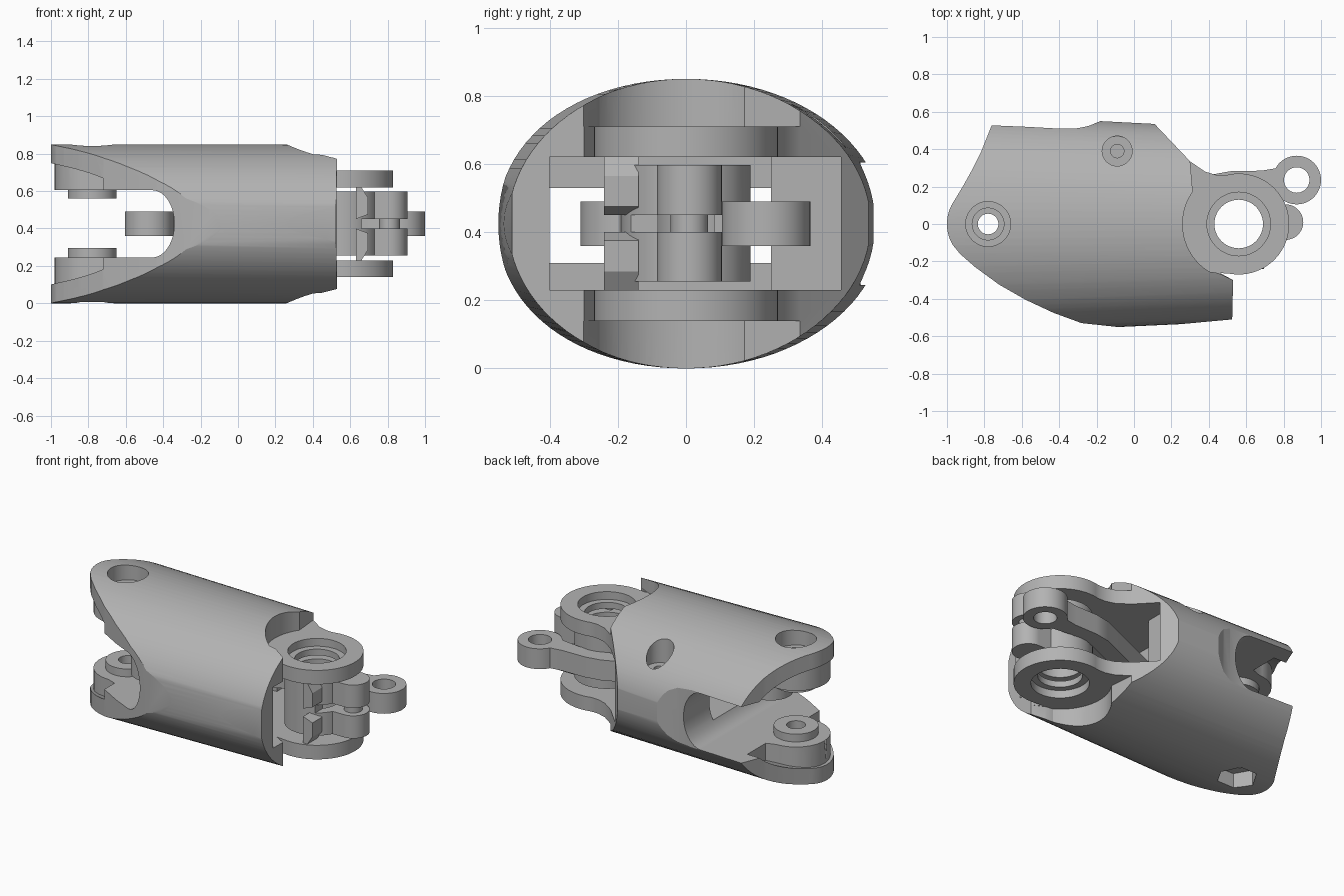
import bpy, bmesh, math
from math import pi, sin, cos
from mathutils import Matrix

if "Cube" in bpy.data.objects:
    bpy.data.objects.remove(bpy.data.objects["Cube"])

grey = bpy.data.materials.new("satin grey")
grey.use_nodes = True
colour = (0.45, 0.45, 0.45, 1)
grey.diffuse_color = colour
grey.node_tree.nodes["Principled BSDF"].inputs["Base Color"].default_value = colour

MID = 0.425            # height of the horizontal symmetry plane
KNUCKLE = (0.56, 0)    # clevis axis
FORK = (-0.78, 0)      # fork axis


def prism(name, pts, z0, z1):
    """Extrude a plan outline between two heights."""
    bm = bmesh.new()
    base = bm.faces.new([bm.verts.new((x, y, z0)) for x, y in pts])
    top = bmesh.ops.extrude_face_region(bm, geom=[base])["geom"]
    verts = [g for g in top if isinstance(g, bmesh.types.BMVert)]
    bmesh.ops.translate(bm, vec=(0, 0, z1 - z0), verts=verts)
    bmesh.ops.recalc_face_normals(bm, faces=bm.faces)
    me = bpy.data.meshes.new(name)
    bm.to_mesh(me)
    bm.free()
    me.materials.append(grey)
    ob = bpy.data.objects.new(name, me)
    bpy.context.collection.objects.link(ob)
    return ob


def arc(c, r, a0, a1, n=24):
    return [(c[0] + r * cos(math.radians(a0 + (a1 - a0) * i / n)),
             c[1] + r * sin(math.radians(a0 + (a1 - a0) * i / n))) for i in range(n + 1)]


def disc(name, c, r, z0, z1, n=48):
    return prism(name, arc(c, r, 0, 360, n)[:-1], z0, z1)


def box(name, x0, x1, y0, y1, z0, z1):
    return prism(name, [(x0, y0), (x1, y0), (x1, y1), (x0, y1)], z0, z1)


def turn(ob, axis):
    """Bake a quarter turn about the symmetry plane into the mesh."""
    ob.data.transform(Matrix.Translation((0, 0, MID)) @ Matrix.Rotation(pi / 2, 4, axis))
    return ob


def oval_tube(name, half_y, half_z, x0, x1):
    """Oval bar along x that narrows slightly towards the knuckle."""
    ring = [(half_z * cos(t), half_y * sin(t)) for t in (2 * pi * i / 96 for i in range(96))]
    ob = turn(prism(name, ring, x0, x1), "Y")
    for v in ob.data.vertices:
        v.co.y *= 1 - 0.085 * v.co.x
    return ob


def combine(ob, *tools, op="DIFFERENCE"):
    for tool in tools:
        mod = ob.modifiers.new("cut", "BOOLEAN")
        mod.operation, mod.solver, mod.object = op, "EXACT", tool
        bpy.context.view_layer.objects.active = ob
        bpy.ops.object.modifier_apply(modifier=mod.name)
        bpy.data.objects.remove(tool)
    return ob


def smooth(ob):
    bpy.ops.object.select_all(action="DESELECT")
    ob.select_set(True)
    bpy.context.view_layer.objects.active = ob
    bpy.ops.object.shade_smooth_by_angle(angle=math.radians(20))
    ob.modifiers.new("even_shading", "WEIGHTED_NORMAL").keep_sharp = True


# Oval shell, trimmed to its plan outline
body = oval_tube("body_shell", 0.547, MID, -1.1, 1.0)
outline = ([(-0.28, -0.53), (0, -0.56), (0.2, -0.54), (0.525, -0.51), (0.53, -0.3), (0.46, -0.262)]
           + arc(KNUCKLE, 0.27, -100, 105, 40)
           + [(0.44, 0.262), (0.38, 0.28), (0.3, 0.335), (0.11, 0.535), (-0.18, 0.55),
              (-0.24, 0.525), (-0.3, 0.512), (-0.4, 0.51), (-0.76, 0.53), (-0.82, 0.38),
              (-0.86, 0.3), (-0.91, 0.21)]
           + arc(FORK, 0.22, 145, 210, 14)
           + [(-0.93, -0.16), (-0.85, -0.23), (-0.72, -0.325), (-0.58, -0.405), (-0.43, -0.475)])
combine(body, prism("plan", outline, -0.1, 1), op="INTERSECT")

# Recesses above and below the clevis flanges
for z0, z1 in ((0.71, 1), (-0.1, 0.14)):
    recess = ([(0.45, -0.262), (0.56, -0.315), (1, -0.315), (1, 0.4), (0.36, 0.4), (0.3, 0.335)]
              + arc(KNUCKLE, 0.3, 145, 238, 24))
    combine(body, prism("recess", recess, z0, z1))

# Inner cavity, narrow passage and rounded fork opening
combine(body,
        box("mouth", 0.1, 1, -0.4, 0.455, 0.23, 0.62),
        box("chamber", -0.1, 0.2, -0.4, 0.25, 0.23, 0.62),
        box("passage", -0.5, 0, -0.4, 0.25, 0.31, 0.53),
        turn(prism("fork_slot", [(-1.3, -0.18), (-0.46, -0.18)]
                   + [(-0.46 + 0.12 * cos(t), 0.18 * sin(t))
                      for t in (-pi / 2 + pi * i / 24 for i in range(1, 24))]
                   + [(-0.46, 0.18), (-1.3, 0.18)], -1, 1), "X"))

# Shell hollowed around the fork pads
hollow = oval_tube("hollow", 0.46, 0.325, -1.15, -0.72)
pad = prism("pad", arc(FORK, 0.2, 90, 270) + [(-0.5, -0.3), (-0.5, 0.3)], 0, 1)
combine(body, combine(hollow, pad))

# Bosses inside the fork
for z0, z1 in ((0.56, 0.63), (0.22, 0.295)):
    combine(body, disc("boss", FORK, 0.13, z0, z1), op="UNION")

# Bores, counterbores, nut pocket and screw pocket
screw = (-0.09, 0.39)
combine(body,
        disc("bore", KNUCKLE, 0.13, -0.1, 1),
        disc("upper_bore", KNUCKLE, 0.17, 0.66, 1),
        disc("lower_bore", KNUCKLE, 0.17, -0.1, 0.19),
        disc("pin_hole", FORK, 0.055, -0.1, 1),
        disc("pin_rim", FORK, 0.085, 0.71, 1),
        disc("pin_head", FORK, 0.12, 0.75, 1),
        disc("nut_pocket", FORK, 0.12, -0.1, 0.1, 6),
        disc("screw_pocket", screw, 0.08, 0.62, 1),
        disc("screw_hole", screw, 0.036, 0.4, 1))
smooth(body)

# Knuckle between the flanges, with a grooved nose
nose = (0.81, 0.01)
link = disc("knuckle_link", KNUCKLE, 0.19, 0.255, 0.597)
combine(link, box("web", 0.62, 0.81, -0.085, 0.105, 0.255, 0.597),
        disc("nose", nose, 0.095, 0.255, 0.597), op="UNION")
combine(link, disc("link_bore", KNUCKLE, 0.13, 0, 1),
        combine(box("groove", 0.66, 1, -0.3, 0.3, 0.4, 0.45),
                disc("groove_core", nose, 0.055, 0.3, 0.6)))
smooth(link)

# Tapered guide fins on the front of the knuckle
for name, s in (("upper_fin", 1), ("lower_fin", -1)):
    fin = prism(name, [(0.63, s * 0.025), (0.695, s * 0.05), (0.695, s * 0.14),
                       (0.66, s * 0.195), (0.63, s * 0.195)], 0.14, 0.24)
    turn(fin, "X")

# Long lever with an eye at each end
eyes = ((0.87, 0.235), (-0.475, -0.18))
lever = prism("lever", [(0.87, 0.18), (0.78, 0.165), (0.62, 0.185), (0.46, 0.165),
                        (-0.45, -0.24), (-0.5, -0.13), (0.42, 0.265), (0.52, 0.283),
                        (0.68, 0.285), (0.77, 0.3), (0.87, 0.32)], 0.36, 0.49)
for eye in eyes:
    combine(lever, disc("eye", eye, 0.13, 0.36, 0.49), op="UNION")
for eye in eyes:
    combine(lever, disc("eye_hole", eye, 0.068, 0, 1))
smooth(lever)
